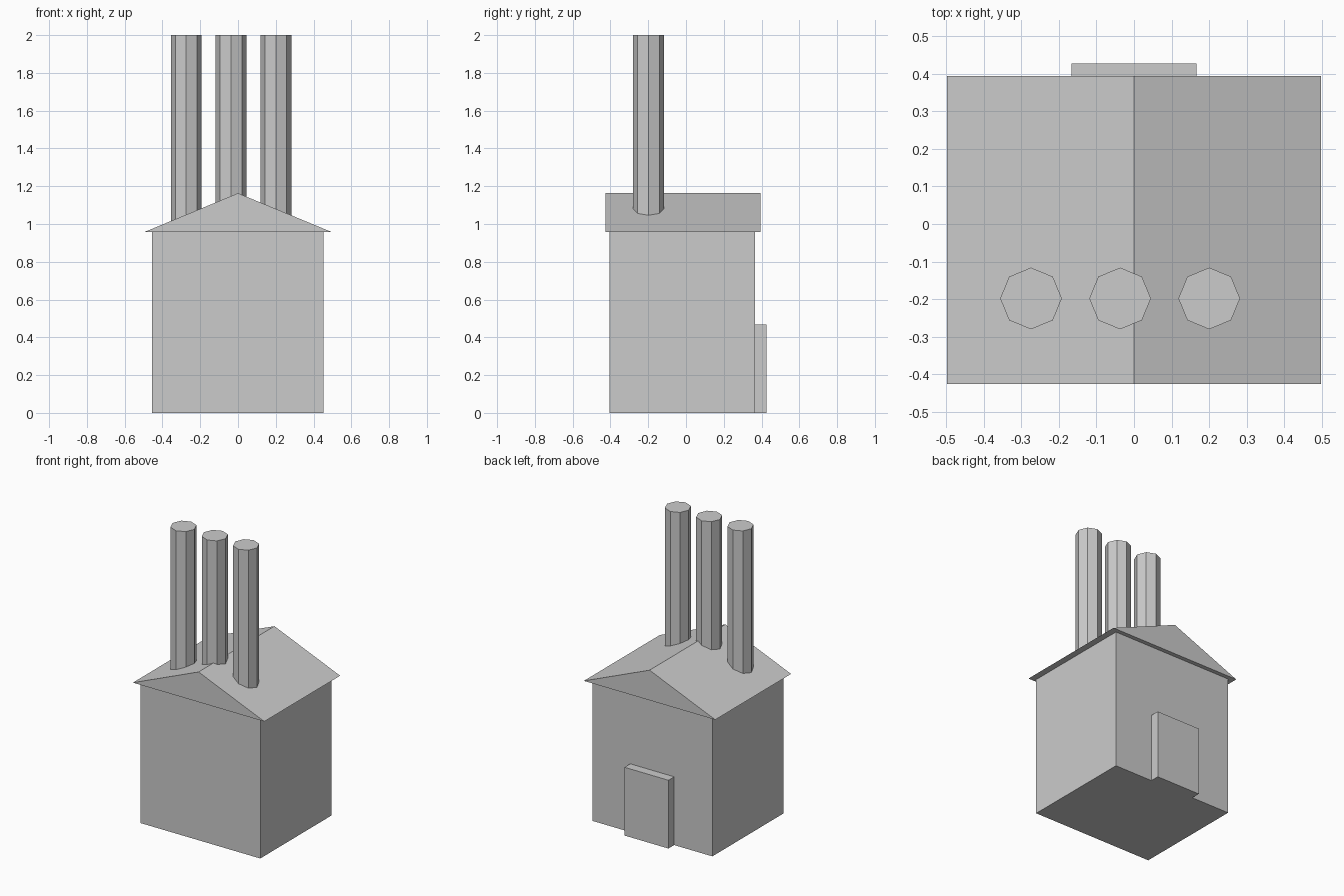
import bpy
import bmesh
import math

cube = bpy.data.objects.get("Cube")
if cube:
    bpy.data.objects.remove(cube, do_unlink=True)

# One plain grey for the whole building
grey = bpy.data.materials.new("plain grey")
grey.use_nodes = True
colour = (0.6, 0.6, 0.6, 1)
grey.diffuse_color = colour
grey.node_tree.nodes["Principled BSDF"].inputs["Base Color"].default_value = colour


def finish(name, bm):
    bmesh.ops.recalc_face_normals(bm, faces=bm.faces)
    mesh = bpy.data.meshes.new(name)
    bm.to_mesh(mesh)
    bm.free()
    mesh.materials.append(grey)
    obj = bpy.data.objects.new(name, mesh)
    bpy.context.collection.objects.link(obj)
    return obj


def prism(name, profile, y0, y1):
    """Extrude an x-z profile from y0 to y1."""
    bm = bmesh.new()
    face = bm.faces.new([bm.verts.new((x, y0, z)) for x, z in profile])
    ext = bmesh.ops.extrude_face_region(bm, geom=[face])
    verts = [v for v in ext["geom"] if isinstance(v, bmesh.types.BMVert)]
    bmesh.ops.translate(bm, verts=verts, vec=(0, y1 - y0, 0))
    return finish(name, bm)


def box(name, x0, x1, y0, y1, z0, z1):
    return prism(name, [(x0, z0), (x1, z0), (x1, z1), (x0, z1)], y0, y1)


def chimney(name, x, y, radius, z0, z1):
    bm = bmesh.new()
    bmesh.ops.create_cone(bm, cap_ends=True, segments=8, radius1=radius,
                          radius2=radius, depth=z1 - z0)
    # Put a corner on each axis
    first = max(bm.verts, key=lambda v: v.co.x)
    turn = -math.atan2(first.co.y, first.co.x)
    for v in bm.verts:
        a = math.atan2(v.co.y, v.co.x) + turn
        v.co.x, v.co.y = radius * math.cos(a), radius * math.sin(a)
    bmesh.ops.translate(bm, verts=bm.verts, vec=(x, y, (z0 + z1) / 2))
    return finish(name, bm)


# Walls and the door slab at the back
box("walls", -0.455, 0.452, -0.405, 0.365, 0, 0.957)
box("door", -0.166, 0.166, 0.36, 0.427, 0, 0.467)

# Gabled roof with overhanging eaves
prism("roof", [(-0.497, 0.957), (0.497, 0.957), (0, 1.163)], -0.426, 0.394)

# Three octagonal chimneys in a row
for side, x in (("right", -0.274), ("middle", -0.037), ("left", 0.2)):
    chimney(side + "_chimney", x, -0.198, 0.082, 0.97, 2)
